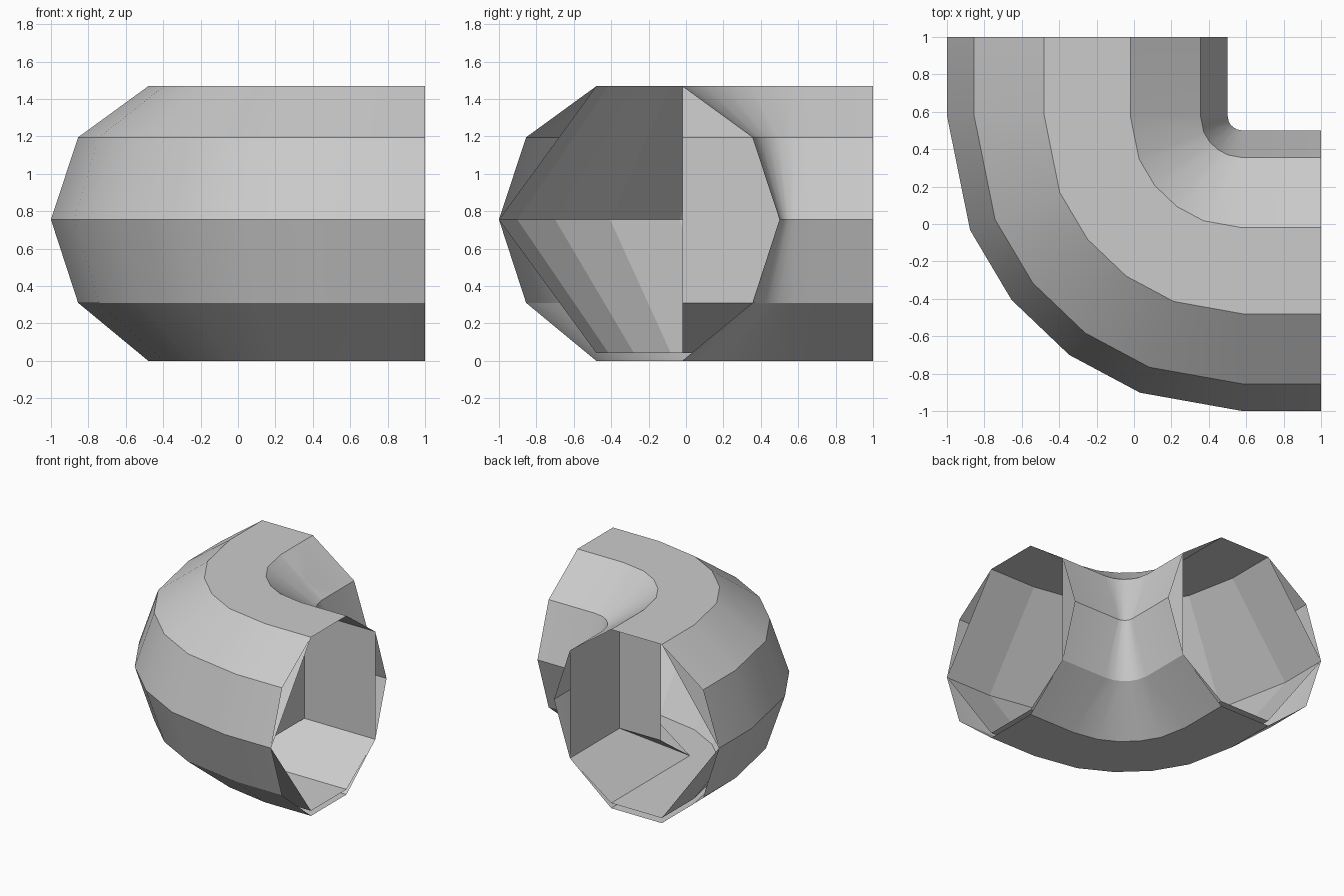
import bpy, bmesh, math

cube = bpy.data.objects.get("Cube")
if cube:
    bpy.data.objects.remove(cube, do_unlink=True)

# One plain grey for the whole pipe
grey = bpy.data.materials.new("light_grey")
grey.use_nodes = True
grey.diffuse_color = (0.6, 0.6, 0.6, 1)
grey.node_tree.nodes["Principled BSDF"].inputs["Base Color"].default_value = (0.6, 0.6, 0.6, 1)

PIVOT = 0.58                      # centre of the bend, in x and y
MID, TOP, FLOOR = 0.755, 1.468, 0.042
HIGH, LOW = 1.195, 0.31
INNER_END = -0.02
BEND_ANGLES = (0, 22.8, 38.6, 54.1, 69.7, 90)


def bend_station(angle):
    """Map a profile offset to the plane at this angle of the bend."""
    c, s = math.cos(math.radians(angle)), math.sin(math.radians(angle))
    return lambda u: (PIVOT - (PIVOT - u) * c, PIVOT - (PIVOT - u) * s)


def along_y(y):
    return lambda u: (u, y)


def along_x(x):
    return lambda u: (x, u)


def sweep(name, profile, stations, closed=False, smooth=False):
    """Skin a profile of (offset, height) points through the stations."""
    bm = bmesh.new()
    rings = [[bm.verts.new((*place(u), z)) for u, z in profile] for place in stations]
    count = len(profile)
    for a, b in zip(rings, rings[1:]):
        for j in range(count if closed else count - 1):
            k = (j + 1) % count
            bm.faces.new((a[j], b[j], b[k], a[k]))
    mesh = bpy.data.meshes.new(name)
    bm.to_mesh(mesh)
    bm.free()
    mesh.materials.append(grey)
    obj = bpy.data.objects.new(name, mesh)
    bpy.context.collection.objects.link(obj)
    if smooth:
        bpy.ops.object.select_all(action='DESELECT')
        obj.select_set(True)
        bpy.context.view_layer.objects.active = obj
        bpy.ops.object.shade_smooth_by_angle(angle=math.radians(30))
    return obj


elbow = [along_y(1)] + [bend_station(a) for a in BEND_ANGLES] + [along_x(1)]

# Ten-sided outer shell, swept round the corner
shell = [(-1, MID), (-0.855, HIGH), (-0.48, TOP), (-0.02, TOP), (0.355, HIGH),
         (0.5, MID), (0.355, LOW), (-0.02, 0), (-0.48, 0), (-0.855, LOW)]
sweep("outer_shell", shell, elbow, closed=True, smooth=True)

# Inner lining on the outside of the bend, with the flat floor
lining = [(-0.48, TOP), (-1, MID), (-0.48, FLOOR), (-0.02, FLOOR)]
sweep("outer_lining", lining, elbow)

# Straight inner walls of the two arms, crossing at the corner
wall = [(-0.02, FLOOR), (0.355, LOW), (0.355, HIGH), (-0.02, TOP)]
sweep("back_arm_wall", wall, [along_y(1), along_y(INNER_END)])
sweep("side_arm_wall", wall, [along_x(INNER_END), along_x(1)])
